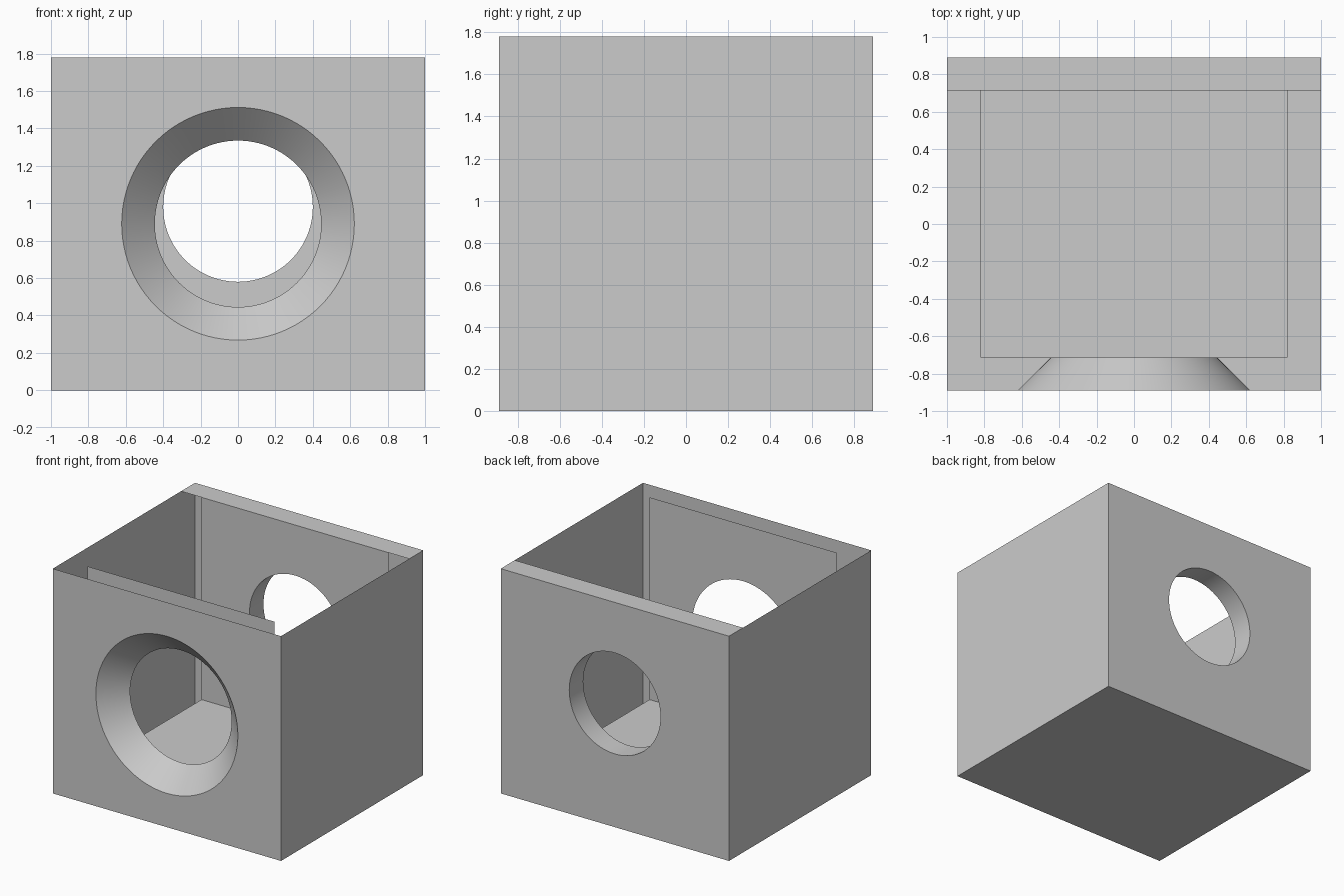
import bpy, bmesh, math
from mathutils import Vector

cube = bpy.data.objects.get("Cube")
if cube:
    bpy.data.objects.remove(cube, do_unlink=True)

GREY = (0.6, 0.6, 0.6, 1)
mat = bpy.data.materials.new("plain grey")
mat.use_nodes = True
mat.diffuse_color = GREY
mat.node_tree.nodes["Principled BSDF"].inputs["Base Color"].default_value = GREY

W, D, H = 1.0, 0.89, 1.78          # half width, half depth, height
IW, ID, FLOOR = 0.82, 0.715, 0.178  # inner half width, half depth, floor level
SEG = 96


def finish(name, bm):
    mesh = bpy.data.meshes.new(name)
    bm.to_mesh(mesh)
    bm.free()
    mesh.materials.append(mat)
    obj = bpy.data.objects.new(name, mesh)
    bpy.context.collection.objects.link(obj)
    return obj


def circle(radius, y, z):
    angles = [2 * math.pi * i / SEG for i in range(SEG)]
    return [(radius * math.cos(a), y, z + radius * math.sin(a)) for a in angles]


def sheet(name, points):
    bm = bmesh.new()
    bm.faces.new([bm.verts.new(p) for p in points])
    return finish(name, bm)


def holed_wall(name, half, y, low, radius, centre, facing):
    """Upright flat wall with a round opening."""
    bm = bmesh.new()
    outline = [(-half, y, low), (half, y, low), (half, y, H), (-half, y, H)]
    for loop in (outline, circle(radius, y, centre)):
        vs = [bm.verts.new(p) for p in loop]
        for i, v in enumerate(vs):
            bm.edges.new((v, vs[i - 1]))
    bmesh.ops.triangle_fill(bm, edges=bm.edges[:], use_beauty=True)
    for f in bm.faces:
        f.normal_update()
        if f.normal.dot(Vector((0, facing, 0))) < 0:
            f.normal_flip()
    bmesh.ops.dissolve_limit(bm, angle_limit=0.01, verts=[], edges=bm.edges[:])
    return finish(name, bm)


def lining(name, r_front, r_back, y_front, y_back, centre):
    """Smooth lining of a round opening, facing its axis."""
    bm = bmesh.new()
    a = [bm.verts.new(p) for p in circle(r_front, y_front, centre)]
    b = [bm.verts.new(p) for p in circle(r_back, y_back, centre)]
    for i in range(SEG):
        f = bm.faces.new((a[i - 1], b[i - 1], b[i], a[i]))
        f.normal_update()
        c = f.calc_center_median()
        if f.normal.dot(Vector((c.x, 0, c.z - centre))) > 0:
            f.normal_flip()
        f.smooth = True
    return finish(name, bm)


# outer sides, base, inner floor and back rim
for name, s in (("left_side", 1), ("right_side", -1)):
    sheet(name, [(s * W, -s * D, 0), (s * W, s * D, 0), (s * W, s * D, H), (s * W, -s * D, H)])
sheet("base", [(-W, -D, 0), (-W, D, 0), (W, D, 0), (W, -D, 0)])
sheet("inner_floor", [(-IW, -ID, FLOOR), (IW, -ID, FLOOR), (IW, ID, FLOOR), (-IW, ID, FLOOR)])
sheet("back_rim", [(-W, ID, H), (W, ID, H), (W, D, H), (-W, D, H)])

# front wall with a flared opening
F_OUT, F_IN, F_Z = 0.622, 0.445, 0.89
holed_wall("front_wall", W, -D, 0, F_OUT, F_Z, -1)
holed_wall("front_inner_wall", IW, -ID, FLOOR, F_IN, F_Z, 1)
lining("front_flare", F_OUT, F_IN, -D, -ID, F_Z)

# back wall with a straight opening
B_R, B_Z = 0.4, 0.98
holed_wall("back_wall", W, D, 0, B_R, B_Z, 1)
holed_wall("back_inner_wall", IW, ID, FLOOR, B_R, B_Z, -1)
lining("back_bore", B_R, B_R, ID, D, B_Z)
